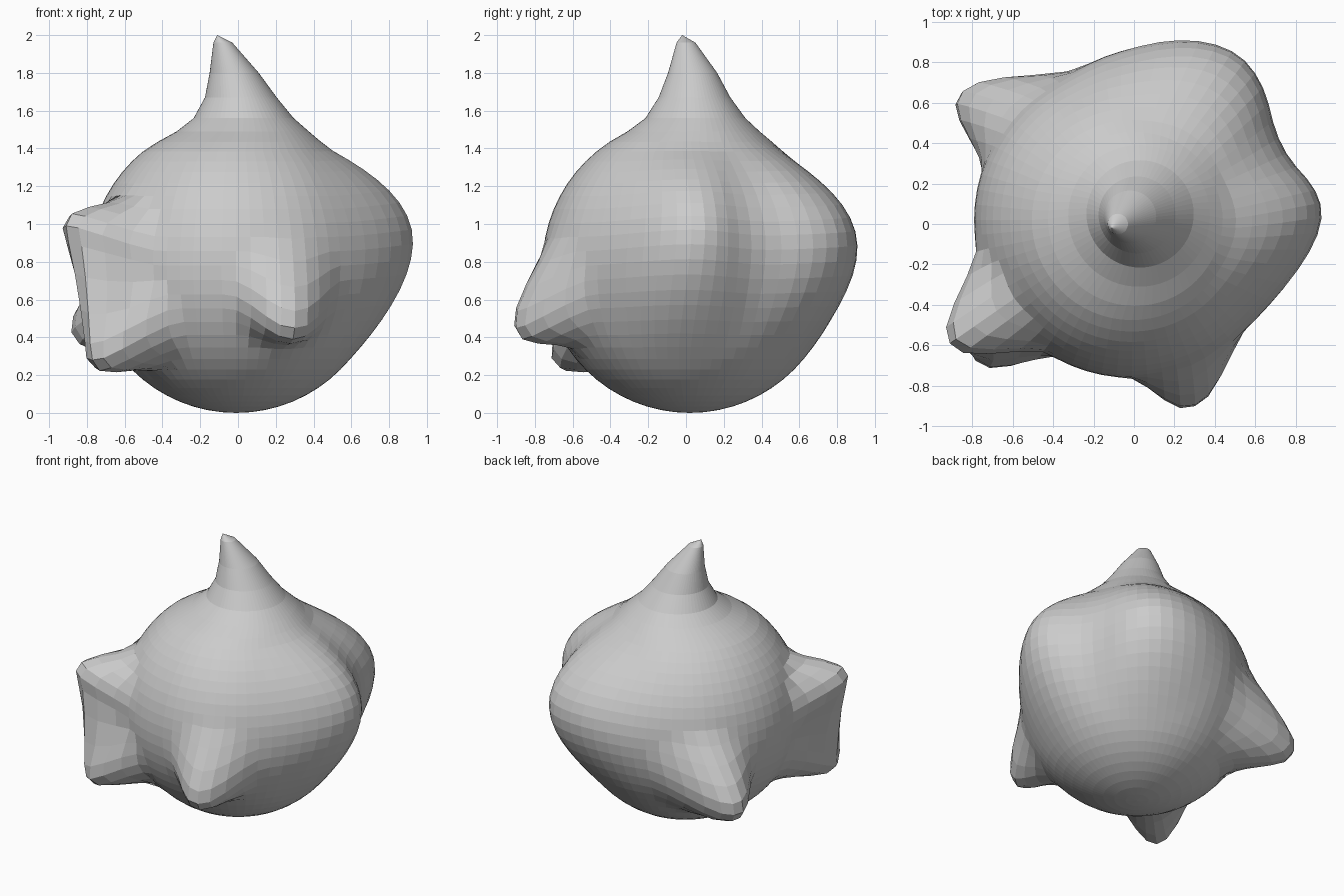
import bpy
import bmesh
import math
from mathutils import Vector

cube = bpy.data.objects.get("Cube")
if cube:
    bpy.data.objects.remove(cube, do_unlink=True)

RADIUS = 0.78
RINGS = 32
CENTRE = Vector((-0.01, 0.02, RADIUS))


def smooth(t):
    return t * t * (3 - 2 * t)


# Round body
bm = bmesh.new()
bmesh.ops.create_uvsphere(bm, u_segments=2 * RINGS, v_segments=RINGS, radius=RADIUS)
bmesh.ops.translate(bm, verts=bm.verts, vec=CENTRE)
bm.verts.ensure_lookup_table()
start = [v.co.copy() for v in bm.verts]
moved = [v.co.copy() for v in bm.verts]


def pull(source, tip, reach, flat=0.0, squash=1.0):
    """Drag the vertex nearest to source to tip, with the skin around it following."""
    anchor = min(start, key=lambda p: (p - Vector(source)).length)
    offset = Vector(tip) - anchor
    for i, point in enumerate(start):
        gap = point - anchor
        gap.z *= squash
        t = 1 - max(0, gap.length - flat) / reach
        if t > 0:
            moved[i] += offset * smooth(t)


# Pointed horns: front, upper right, lower right, back right
pull((0.25, -0.70, 0.62), (0.30, -0.90, 0.45), 0.33, flat=0.02)
pull((-0.67, -0.40, 0.88), (-0.91, -0.59, 0.99), 0.32, flat=0.02)
pull((-0.57, -0.46, 0.47), (-0.77, -0.67, 0.28), 0.31, flat=0.03)
pull((-0.53, 0.53, 0.56), (-0.85, 0.65, 0.42), 0.38, flat=0.02)

# Broad bulges: left side, back left, back
pull((0.77, -0.03, 0.96), (0.92, 0.03, 0.97), 0.55, squash=0.75)
pull((0.42, 0.65, 0.93), (0.54, 0.79, 0.95), 0.54, squash=0.75)
pull((0.08, 0.80, 0.88), (0.10, 0.87, 0.88), 0.50, squash=0.8)

# Leaning top spike: radius, height and centre of each ring from the pole down
spike = [
    (0.00, 2.00, -0.11, -0.02),
    (0.05, 1.96, -0.08, 0.0),
    (0.13, 1.80, -0.02, 0.035),
    (0.19, 1.67, 0.015, 0.045),
    (0.265, 1.56, 0.03, 0.05),
    (0.35, 1.49, 0.025, 0.04),
    (0.43, 1.435, 0.005, 0.025),
]
for i, point in enumerate(start):
    slope = max(-1, min(1, (point.z - RADIUS) / RADIUS))
    ring = round(math.acos(slope) / math.pi * RINGS)
    if ring < len(spike):
        radius, height, cx, cy = spike[ring]
        turn = math.atan2(point.y - CENTRE.y, point.x - CENTRE.x)
        target = Vector((cx + radius * math.cos(turn), cy + radius * math.sin(turn), height))
        moved[i] += target - point

for vert, point in zip(bm.verts, moved):
    vert.co = point
bmesh.ops.recalc_face_normals(bm, faces=bm.faces)

mesh = bpy.data.meshes.new("spiky_body")
bm.to_mesh(mesh)
bm.free()
body = bpy.data.objects.new("spiky_body", mesh)
bpy.context.scene.collection.objects.link(body)

# Plain grey skin, flat faces
grey = bpy.data.materials.new("light_grey")
grey.use_nodes = True
colour = (0.6, 0.6, 0.6, 1)
grey.diffuse_color = colour
for node in grey.node_tree.nodes:
    if node.type == "BSDF_PRINCIPLED":
        node.inputs["Base Color"].default_value = colour
mesh.materials.append(grey)
for face in mesh.polygons:
    face.use_smooth = False
